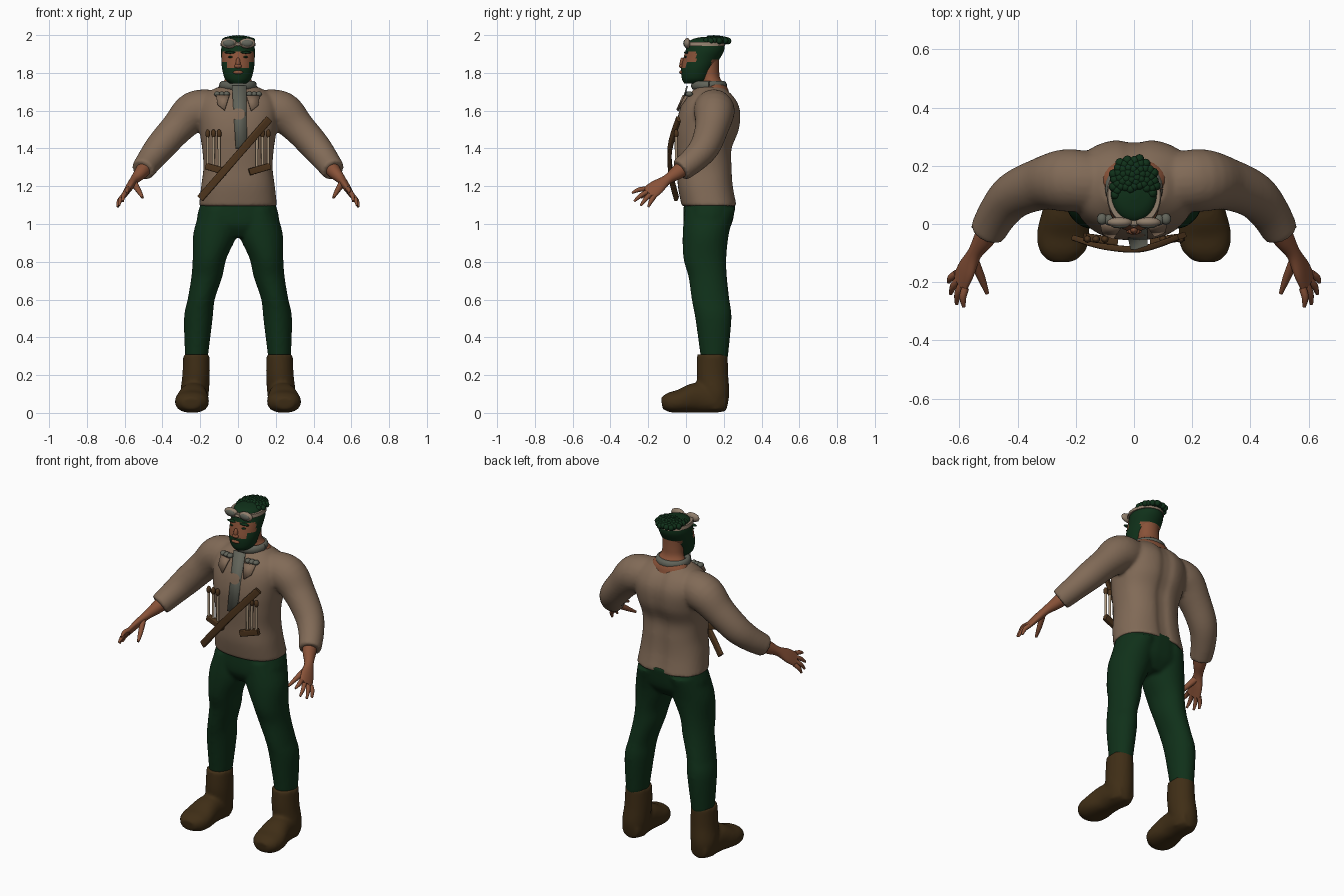
import bpy, bmesh, math
from mathutils import Vector, Matrix

cube = bpy.data.objects.get("Cube")
if cube:
    bpy.data.objects.remove(cube, do_unlink=True)


def material(name, color):
    m = bpy.data.materials.new(name)
    m.use_nodes = True
    m.diffuse_color = (*color, 1)
    m.node_tree.nodes["Principled BSDF"].inputs["Base Color"].default_value = (*color, 1)
    return m


SHIRT = material("shirt tan", (.22, .145, .095))
GREEN = material("dark green", (.005, .03, .01))
BOOT = material("boot brown", (.05, .027, .008))
SKIN = material("skin", (.25, .085, .04))
LEATHER = material("strap leather", (.075, .035, .012))
GREY = material("scarf grey", (.12, .125, .1))
GOGGLE = material("goggle beige", (.28, .21, .15))
SHAFT = material("pale wood", (.4, .3, .2))


def spline(rings, steps):
    """Smoothly resample rows of numbers."""
    p = [rings[0]] + list(rings) + [rings[-1]]
    out = []
    for i in range(1, len(p) - 2):
        for s in range(steps):
            t = s / steps
            out.append([b + t / 2 * (c - a + t * (2*a - 5*b + 4*c - d + t * (3*b - 3*c + d - a)))
                        for a, b, c, d in zip(*p[i - 1:i + 3])])
    return out + [list(p[-1])]


def loft(bm, rings, up=None, power=2, n=24, steps=5):
    """Skin rings (x, y, z, half width, half depth); level unless up is given."""
    rows = spline(rings, steps)
    loops = []
    for i, (x, y, z, a, b) in enumerate(rows):
        side, nor = Vector((1, 0, 0)), Vector((0, 1, 0))
        if up:
            t = Vector(rows[min(i + 1, len(rows) - 1)][:3]) - Vector(rows[max(i - 1, 0)][:3])
            side = t.cross(Vector(up)).normalized()
            nor = side.cross(t).normalized()
        loop = []
        for k in range(n):
            ang = math.tau * (k + .5) / n
            c, s = math.cos(ang), math.sin(ang)
            u = math.copysign(abs(c) ** (2 / power), c) * a
            v = math.copysign(abs(s) ** (2 / power), s) * b
            loop.append(bm.verts.new(Vector((x, y, z)) + side * u + nor * v))
        loops.append(loop)
    for lo, hi in zip(loops, loops[1:]):
        for k in range(n):
            j = (k + 1) % n
            bm.faces.new((lo[k], lo[j], hi[j], hi[k]))
    bm.faces.new(loops[0][::-1])
    bm.faces.new(loops[-1])


def ball(bm, loc, size):
    bmesh.ops.create_icosphere(bm, subdivisions=2, radius=1,
                               matrix=Matrix.Translation(loc) @ Matrix.Diagonal((*size, 1)))


def mirror(bm):
    copy = bmesh.ops.duplicate(bm, geom=bm.verts[:] + bm.edges[:] + bm.faces[:])["geom"]
    for v in copy:
        if isinstance(v, bmesh.types.BMVert):
            v.co.x *= -1


def finish(name, bm, mats, remesh=0, rule=None, thick=0):
    bmesh.ops.recalc_face_normals(bm, faces=bm.faces[:])
    me = bpy.data.meshes.new(name)
    bm.to_mesh(me)
    bm.free()
    for m in mats:
        me.materials.append(m)
    me.shade_smooth()
    me.set_sharp_from_angle(angle=math.radians(50))
    if rule:
        for f in me.polygons:
            f.material_index = rule(f.center)
    ob = bpy.data.objects.new(name, me)
    bpy.context.scene.collection.objects.link(ob)
    if thick:
        ob.modifiers.new("thickness", 'SOLIDIFY').thickness = thick
    if remesh:
        r = ob.modifiers.new("blend", 'REMESH')
        r.mode, r.voxel_size, r.use_smooth_shade = 'VOXEL', remesh, True
        s = ob.modifiers.new("relax", 'SMOOTH')
        s.factor, s.iterations = .5, 5


UP = (0, 0, 1)

# Shirt: sleeves blended into the torso, with a groove down the back
bm = bmesh.new()
loft(bm, [(.12, .14, 1.61, .1, .1), (.23, .15, 1.595, .108, .108), (.32, .137, 1.51, .09, .088),
          (.41, .1, 1.41, .08, .08), (.465, .04, 1.34, .07, .07), (.505, -.03, 1.285, .062, .062)], UP)
mirror(bm)
loft(bm, [(0, .125, 1.095, .207, .148), (0, .105, 1.2, .195, .148), (0, .1, 1.3, .183, .147),
          (0, .097, 1.4, .19, .15), (0, .115, 1.5, .205, .17), (0, .128, 1.6, .215, .163),
          (0, .13, 1.67, .19, .13), (0, .13, 1.725, .11, .075)], power=2.4, n=48)
for v in bm.verts:
    if v.co.y > .15:
        v.co.y -= .018 * math.exp(-(v.co.x / .035) ** 2)
finish("shirt", bm, [SHIRT], remesh=.01)

# Trousers
bm = bmesh.new()
loft(bm, [(.22, .15, .29, .06, .072), (.21, .145, .5, .076, .096), (.195, .13, .6, .072, .1),
          (.165, .115, .72, .082, .102), (.15, .1, .82, .09, .114), (.12, .105, .95, .117, .123),
          (.1, .128, 1.08, .098, .135)])
mirror(bm)
loft(bm, [(0, .11, .93, .1, .08), (0, .115, 1, .215, .128), (0, .127, 1.12, .195, .138)], power=2.3)
finish("trousers", bm, [GREEN], remesh=.01)

# Boots: shaft blended into a foot
bm = bmesh.new()
loft(bm, [(.22, .14, .31, .07, .081), (.222, .14, .2, .073, .084), (.23, .15, .1, .075, .08),
          (.23, .155, .015, .06, .06)])
loft(bm, [(.23, .215, .06, .05, .05), (.23, .16, .065, .07, .065), (.236, .06, .08, .075, .08),
          (.243, -.03, .062, .09, .062), (.247, -.09, .055, .08, .052), (.247, -.128, .05, .045, .03)],
     UP, power=2.3)
mirror(bm)
finish("boots", bm, [BOOT], remesh=.01)

# Forearms and hands
bm = bmesh.new()
PALM = (.83, 0, .56)
across = Vector((.42, .7, -.58))
knuckle = Vector((.595, -.195, 1.165))
loft(bm, [(.48, .01, 1.315, .045, .045), (.515, -.05, 1.27, .038, .035), (.547, -.1, 1.235, .027, .024),
          (.575, -.155, 1.195, .043, .02), (.597, -.2, 1.16, .045, .015)], PALM)
fingers = [(-.036, (.585, -.285, 1.165)), (-.012, (.61, -.275, 1.12)),
           (.012, (.63, -.24, 1.097)), (.036, (.637, -.2, 1.09))]
for offset, tip in fingers:
    base = knuckle + across * offset
    tip = Vector(tip)
    mid = base.lerp(tip, .5) + Vector((.006, 0, .005))
    loft(bm, [(*base, .013, .013), (*mid, .012, .012), (*tip, .006, .006)], PALM, n=10, steps=3)
loft(bm, [(.55, -.125, 1.215, .02, .016), (.525, -.185, 1.175, .014, .014),
          (.505, -.238, 1.14, .007, .007)], PALM, n=10, steps=3)
mirror(bm)
finish("hands", bm, [SKIN])

# Neck
bm = bmesh.new()
loft(bm, [(0, .15, 1.69, .125, .08), (0, .15, 1.725, .105, .068), (0, .13, 1.77, .068, .052),
          (0, .122, 1.82, .062, .054), (0, .122, 1.88, .062, .054)])
finish("neck", bm, [SKIN])


# Head: skin on the face and nape, hair and beard elsewhere
def face_rule(c):
    eyes = 1.855 < c.z < 1.915 and c.y < .055
    cheeks = 1.825 < c.z < 1.87 and c.y < .02 and abs(c.x) < .06
    nape = c.z < 1.87 and c.y > .135
    return 1 if eyes or cheeks or nape else 0


bm = bmesh.new()
loft(bm, [(0, .05, 1.745, .045, .06), (0, .05, 1.77, .07, .072), (0, .06, 1.82, .084, .086),
          (0, .08, 1.87, .088, .096), (0, .1, 1.92, .09, .102), (0, .105, 1.96, .08, .095),
          (0, .108, 1.98, .06, .07), (0, .11, 1.99, .02, .025)], n=64, steps=8)
finish("head", bm, [GREEN, SKIN], rule=face_rule)

# Nose and lips
bm = bmesh.new()
ball(bm, (0, -.02, 1.85), (.013, .014, .032))
ball(bm, (0, -.025, 1.836), (.021, .013, .012))
ball(bm, (0, -.025, 1.803), (.028, .011, .01))
finish("nose_and_lips", bm, [SKIN])

# Brows and eyes
bm = bmesh.new()
ball(bm, (.042, .001, 1.908), (.032, .012, .007))
ball(bm, (.04, -.002, 1.884), (.014, .008, .005))
mirror(bm)
finish("brows_and_eyes", bm, [GREEN])

# Curls round the sides and back of the crown
bm = bmesh.new()
for i in range(70):
    r = math.sqrt((i + .5) / 70)
    x, y = .077 * r * math.cos(i * 2.4), .145 + .083 * r * math.sin(i * 2.4)
    if y > .12 or abs(x) > .05:
        ball(bm, (x, y, 1.982 - .014 * r * r), (.017, .017, .018))
finish("curls", bm, [GREEN])

# Goggles pushed up on the forehead
bm = bmesh.new()
loft(bm, [(0, .1, 1.943, .094, .107), (0, .1, 1.963, .09, .104)], power=2.1, n=48, steps=1)
finish("goggle_strap", bm, [GOGGLE])
bm = bmesh.new()
ball(bm, (.049, .006, 1.957), (.045, .018, .028))
mirror(bm)
ball(bm, (0, -.002, 1.95), (.015, .01, .009))
finish("goggle_frames", bm, [GOGGLE])
bm = bmesh.new()
ball(bm, (.049, -.004, 1.957), (.033, .011, .019))
mirror(bm)
finish("goggle_lenses", bm, [GREY])

# Scarf ring with knots
bm = bmesh.new()
ring = [(.083 * math.cos(a), .122 + .078 * math.sin(a), 1.733, .017, .024)
        for a in (math.tau * k / 24 for k in range(25))]
loft(bm, ring, UP, n=12, steps=1)
finish("scarf", bm, [GREY])
bm = bmesh.new()
for x in (.06, .085, .11):
    ball(bm, (x, .005 + x / 9, 1.688), (.018, .02, .014))
mirror(bm)
finish("scarf_knots", bm, [GREY])


def plate(name, points, mat, both=False):
    bm = bmesh.new()
    bm.faces.new([bm.verts.new(p) for p in points])
    if both:
        mirror(bm)
    finish(name, bm, [mat], thick=.008)


# Hanging tie and collar points
plate("tie", [(-.032, .01, 1.73), (.045, .01, 1.73), (.047, -.08, 1.4), (-.012, -.08, 1.4)], GREY)
plate("collar_points", [(.045, -.01, 1.68), (.115, .005, 1.68), (.108, -.03, 1.63), (.07, -.045, 1.6)],
      SHIRT, both=True)

# Diagonal chest strap
bm = bmesh.new()
loft(bm, [(-.2, -.05, 1.135, .01, .02), (-.1, -.078, 1.25, .011, .02), (.03, -.085, 1.4, .011, .02),
          (.165, -.04, 1.555, .01, .02)], UP, power=5)
finish("chest_strap", bm, [LEATHER])

# Cartridge holders with rows of capped shafts
bm = bmesh.new()
loft(bm, [(.06, -.06, 1.275, .014, .018), (.17, -.045, 1.307, .014, .018)], UP, power=6)
for x in (.1, .13, .16):
    ball(bm, (x, -.052, 1.478), (.013, .013, .024))
mirror(bm)
finish("holders_and_caps", bm, [LEATHER])
bm = bmesh.new()
for x in (.1, .13, .16):
    loft(bm, [(x, -.052, 1.3, .007, .007), (x, -.052, 1.47, .008, .008)], n=10, steps=1)
mirror(bm)
finish("shafts", bm, [SHAFT])
